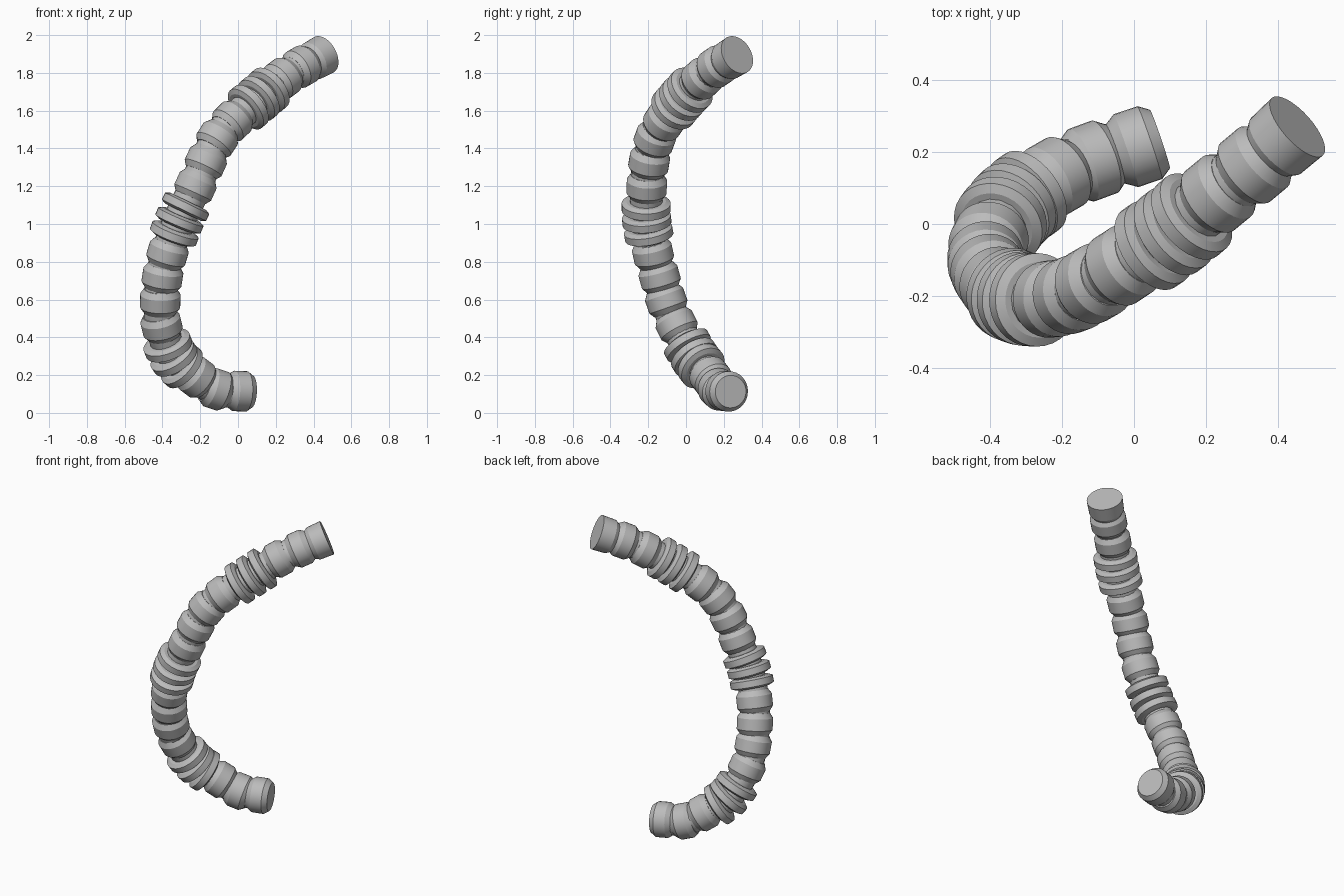
import bpy, bmesh, math
from mathutils import Vector

cube = bpy.data.objects.get("Cube")
if cube:
    bpy.data.objects.remove(cube, do_unlink=True)

grey = bpy.data.materials.new("mid grey")
grey.use_nodes = True
colour = (0.5, 0.5, 0.5, 1)
grey.diffuse_color = colour
grey.node_tree.nodes["Principled BSDF"].inputs["Base Color"].default_value = colour

SIDES = 32

# Centres along the hose, bottom to top; "C" marks a ribbed collar
STATIONS = [
    ("S", 0.01, 0.215, 0.115), ("S", -0.115, 0.175, 0.125), ("S", -0.22, 0.13, 0.19),
    ("C", -0.34, 0.045, 0.295),
    ("S", -0.405, -0.05, 0.465), ("S", -0.412, -0.105, 0.595),
    ("S", -0.40, -0.14, 0.72), ("S", -0.373, -0.175, 0.845),
    ("C", -0.31, -0.208, 1.02),
    ("S", -0.225, -0.208, 1.20), ("S", -0.17, -0.195, 1.33),
    ("S", -0.11, -0.165, 1.45), ("S", -0.03, -0.115, 1.545),
    ("C", 0.11, -0.02, 1.665),
    ("S", 0.235, 0.085, 1.77), ("S", 0.335, 0.165, 1.833), ("S", 0.42, 0.24, 1.877),
]
points = [Vector(s[1:]) for s in STATIONS]
last = len(points) - 1
# Phantom points give the two ends their direction
first_dir = Vector((-0.94, -0.34, 0.0)).normalized()
last_dir = Vector((0.68, 0.61, 0.40)).normalized()
path = [points[0] - first_dir * 0.13] + points + [points[-1] + last_dir * 0.13]


def sample(u):
    """Position and tangent on the smooth centreline at station number u."""
    i = min(int(u), last - 1)
    t = u - i
    a, b, c, d = path[i:i + 4]
    m, n = (c - a) / 2, (d - b) / 2
    pos = (b * (2*t**3 - 3*t**2 + 1) + m * (t**3 - 2*t**2 + t)
           + c * (3*t**2 - 2*t**3) + n * (t**3 - t**2))
    tan = (b - c) * (6*t**2 - 6*t) + m * (3*t**2 - 4*t + 1) + n * (3*t**2 - 2*t)
    return pos, tan.normalized()


def lathe(name, profile, pos, axis):
    """Closed solid of revolution from (radius, distance along axis) pairs."""
    bm = bmesh.new()
    rings = []
    for r, h in profile:
        rings.append([bm.verts.new((r * math.cos(k * math.tau / SIDES),
                                    r * math.sin(k * math.tau / SIDES), h))
                      for k in range(SIDES)])
    for low, high in zip(rings, rings[1:]):
        for k in range(SIDES):
            j = (k + 1) % SIDES
            bm.faces.new((low[k], low[j], high[j], high[k]))
    bm.faces.new(rings[0][::-1])
    bm.faces.new(rings[-1])
    mesh = bpy.data.meshes.new(name)
    bm.to_mesh(mesh)
    bm.free()
    finish(bpy.data.objects.new(name, mesh))
    obj = bpy.data.objects[mesh.name]
    obj.location = pos
    obj.rotation_mode = 'QUATERNION'
    obj.rotation_quaternion = axis.to_track_quat('Z', 'Y')
    bpy.ops.object.select_all(action='DESELECT')
    obj.select_set(True)
    bpy.context.view_layer.objects.active = obj
    bpy.ops.object.shade_smooth_by_angle(angle=math.radians(15))


def finish(obj):
    bpy.context.collection.objects.link(obj)
    obj.data.materials.append(grey)


# Bevelled barrel, plain top barrel and thin collar rib
BARREL = [(0.086, -0.066), (0.107, -0.036), (0.107, 0.034), (0.086, 0.066)]
END = [(0.086, -0.066), (0.104, -0.036), (0.107, 0.05)]
RIB = [(0.105, -0.032), (0.130, -0.02), (0.130, 0.02), (0.105, 0.032)]

for i, station in enumerate(STATIONS):
    if station[0] == "C":
        for k in (-1, 0, 1):
            pos, axis = sample(i + 0.385 * k)
            lathe(f"collar_rib_{i}_{k + 2}", RIB, pos, axis)
    else:
        pos, axis = sample(i)
        if i == last:
            lathe("top_end_segment", END, pos, axis)
        else:
            lathe(f"hose_segment_{i + 1}", BARREL, pos, axis)

# Inner tube showing in the grooves
curve = bpy.data.curves.new("inner_tube", 'CURVE')
curve.dimensions = '3D'
curve.bevel_depth = 0.087
curve.bevel_resolution = 6
curve.use_fill_caps = True
spline = curve.splines.new('POLY')
steps = last * 6
spline.points.add(steps)
for k, p in enumerate(spline.points):
    p.co = (*sample(k * last / steps)[0], 1)
finish(bpy.data.objects.new("inner_tube", curve))
